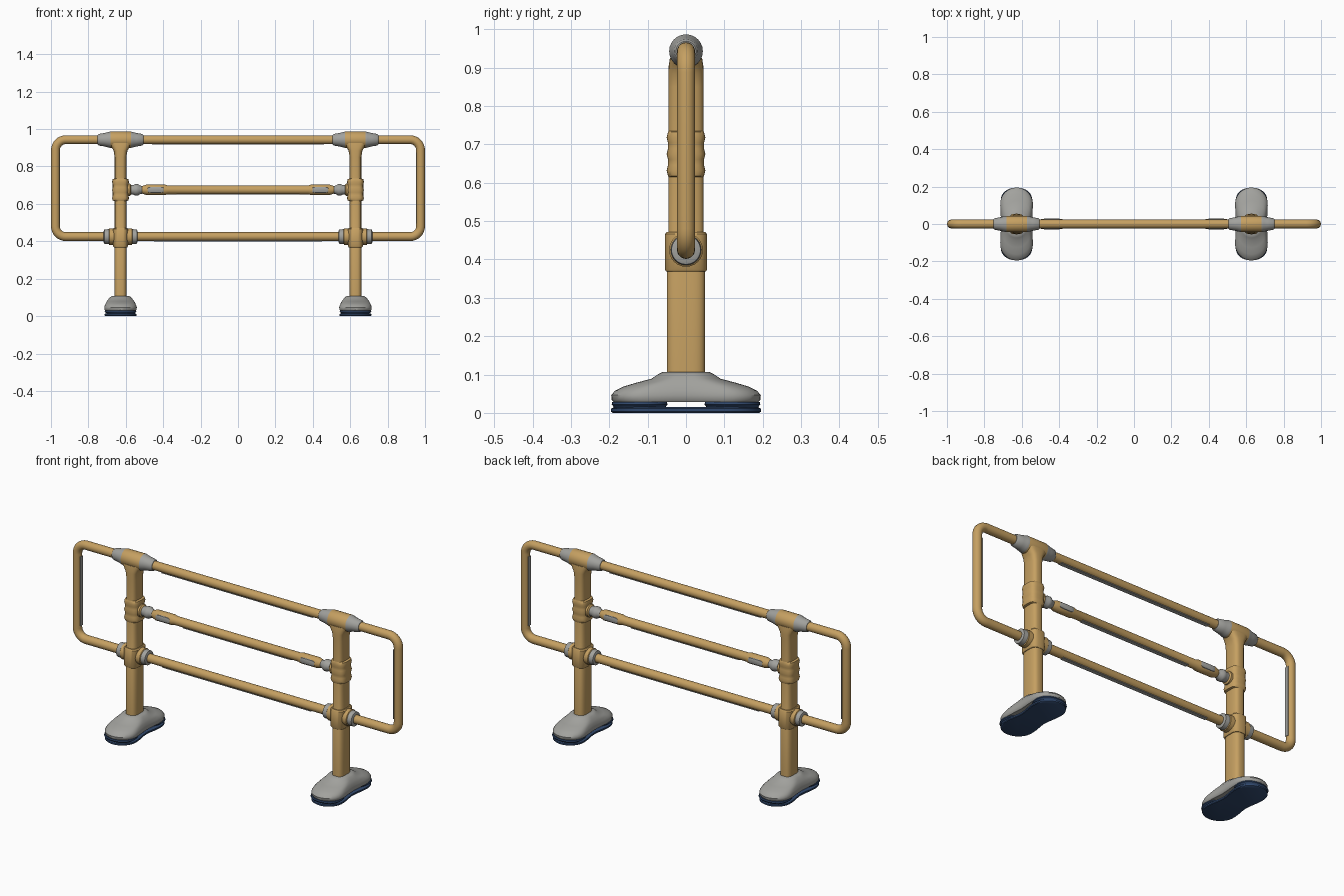
import bpy, bmesh, math
from mathutils import Vector

if "Cube" in bpy.data.objects:
    bpy.data.objects.remove(bpy.data.objects["Cube"])


def material(name, rgb):
    m = bpy.data.materials.new(name)
    m.diffuse_color = (*rgb, 1)
    m.use_nodes = True
    m.node_tree.nodes["Principled BSDF"].inputs["Base Color"].default_value = m.diffuse_color
    return m


YELLOW = material("ochre_yellow", (0.56, 0.35, 0.12))
GREY = material("warm_grey", (0.36, 0.36, 0.34))
NAVY = material("navy_rubber", (0.03, 0.065, 0.15))

POST_X, TOP_Z, MID_Z, LOW_Z, R = 0.628, 0.943, 0.675, 0.425, 0.0235


def loft(name, rings, mats, closed=False):
    """Skin a list of equal point rings; mats is one material or one per segment."""
    per_seg = isinstance(mats, list)
    bm = bmesh.new()
    vs = [[bm.verts.new(p) for p in ring] for ring in rings]
    n, k = len(vs[0]), len(vs)
    palette = list(dict.fromkeys(mats)) if per_seg else [mats]
    for i in range(k if closed else k - 1):
        a, b = vs[i], vs[(i + 1) % k]
        for j in range(n):
            f = bm.faces.new((a[j], a[(j + 1) % n], b[(j + 1) % n], b[j]))
            f.material_index = palette.index(mats[i]) if per_seg else 0
    if not closed:
        for ring, seg in ((vs[0], 0), (vs[-1], -1)):
            f = bm.faces.new(ring)
            f.material_index = palette.index(mats[seg]) if per_seg else 0
    bmesh.ops.recalc_face_normals(bm, faces=bm.faces)
    me = bpy.data.meshes.new(name)
    bm.to_mesh(me)
    bm.free()
    for m in palette:
        me.materials.append(m)
    for p in me.polygons:
        p.use_smooth = True
    me.set_sharp_from_angle(angle=math.radians(40))
    ob = bpy.data.objects.new(name, me)
    bpy.context.collection.objects.link(ob)
    return ob


def sgn_pow(v, e):
    return math.copysign(abs(v) ** e, v)


def oval(cx, cy, z, a, b, e=1.0, n=32):
    """Horizontal superellipse ring."""
    return [(cx + a * sgn_pow(math.cos(2 * math.pi * i / n), e),
             cy + b * sgn_pow(math.sin(2 * math.pi * i / n), e), z) for i in range(n)]


def foot_ring(cx, z, a, b, waist, n=48):
    """Long rounded ring with a slight waist in the middle."""
    pts = []
    for i in range(n):
        t = 2 * math.pi * i / n
        y = b * math.sin(t)
        over = max(0, abs(y) - (b - a))
        x = math.sqrt(max(0, a * a - over * over)) * (1 - waist * math.exp(-(y / 0.06) ** 2))
        pts.append((cx + math.copysign(x, math.cos(t)), y, z))
    return pts


def lathe_x(name, cx, z, s, profile, mats, n=24):
    """Turned part along x: profile of (offset towards the middle, radius)."""
    rings = [[(cx - s * d, r * math.cos(2 * math.pi * i / n), z + r * math.sin(2 * math.pi * i / n))
              for i in range(n)] for d, r in profile]
    return loft(name, rings, mats)


def strip(name, x, z, sx, sz):
    """Thin grey inlay plate."""
    loft(name, [[(x - sx, y, z + q), (x + sx, y, z + q), (x + sx, -y, z + q), (x - sx, -y, z + q)]
                for y, q in ((0.011, -sz), (0.011, sz))], GREY)


# outer tube: one closed rounded rectangle giving top rail, bottom rail and end loops
cr, hx = 0.055, 0.976
path = []
for cx, cz, a0 in ((hx - cr, TOP_Z - cr, 0), (-hx + cr, TOP_Z - cr, 90),
                   (-hx + cr, LOW_Z + cr, 180), (hx - cr, LOW_Z + cr, 270)):
    for i in range(9):
        a = math.radians(a0 + i * 90 / 8)
        d = Vector((math.cos(a), 0, math.sin(a)))
        path.append((Vector((cx, 0, cz)) + d * cr, d))
loft("outer_tube", [[p + d * R * math.cos(t) + Vector((0, R * math.sin(t), 0))
                     for t in (2 * math.pi * i / 20 for i in range(20))] for p, d in path],
     YELLOW, closed=True)

# middle rail
lathe_x("middle_rail", 0, MID_Z, 1,
        [(-0.52, 0.018), (-0.49, 0.028), (-0.39, 0.028), (-0.375, 0.0235),
         (0.375, 0.0235), (0.39, 0.028), (0.49, 0.028), (0.52, 0.018)], YELLOW)

# grey inlays under the rails and inside the end loops
strip("top_rail_inlay", 0, TOP_Z - R, 0.46, 0.002)
strip("bottom_rail_inlay", 0, LOW_Z - R, 0.45, 0.002)
strip("middle_rail_inlay", 0, MID_Z - R, 0.33, 0.002)

for s, side in ((-1, "left"), (1, "right")):
    px = s * POST_X
    strip(side + "_loop_inlay", s * (hx - R), (TOP_Z + LOW_Z) / 2, 0.002, 0.19)

    # post with flared head
    loft(side + "_post", [oval(px, 0, z, a, b, 0.65) for z, a, b in
                          ((0.09, 0.033, 0.05), (0.42, 0.033, 0.05), (0.43, 0.031, 0.046),
                           (0.85, 0.031, 0.046), (0.885, 0.037, 0.046), (0.905, 0.05, 0.045),
                           (0.925, 0.066, 0.042))], YELLOW)

    # top tee joint
    lathe_x(side + "_top_joint", px, TOP_Z, s,
            [(-0.122, 0.026), (-0.116, 0.031), (-0.085, 0.036), (-0.066, 0.041), (-0.055, 0.044),
             (0.055, 0.044), (0.066, 0.041), (0.085, 0.036), (0.116, 0.031), (0.122, 0.026)],
            [GREY] * 4 + [YELLOW] + [GREY] * 4)

    # lower joint: sleeve around the post and cross collar
    loft(side + "_lower_sleeve", [oval(px, 0, z, a, b, 0.6) for z, a, b in
                                  ((0.368, 0.036, 0.052), (0.374, 0.041, 0.055),
                                   (0.466, 0.041, 0.055), (0.472, 0.036, 0.05))], YELLOW)
    lathe_x(side + "_lower_joint", px, LOW_Z, s,
            [(-0.09, 0.03), (-0.087, 0.038), (-0.063, 0.04), (-0.06, 0.044),
             (0.06, 0.044), (0.063, 0.04), (0.087, 0.038), (0.09, 0.03)],
            [GREY] * 2 + [YELLOW] * 3 + [GREY] * 2)

    # ribbed clamp holding the middle rail
    rows = [(0.615, 0.033, 0.046)]
    for c in (0.632, MID_Z, 0.718):
        rows += [(c - 0.014, 0.042, 0.047), (c, 0.045, 0.0505), (c + 0.014, 0.042, 0.047)]
    rows.append((0.735, 0.033, 0.046))
    loft(side + "_clamp", [oval(px, 0, z, a, b, 0.65) for z, a, b in rows], YELLOW)
    lathe_x(side + "_rail_socket", px, MID_Z, s,
            [(0.02, 0.034), (0.05, 0.034), (0.056, 0.026), (0.068, 0.026), (0.078, 0.031),
             (0.093, 0.031), (0.102, 0.024), (0.12, 0.019)],
            [YELLOW] * 2 + [GREY] * 5)

    # grey grip patches on the front and back of the middle rail
    for y, face in ((-1, "front"), (1, "back")):
        gx = s * 0.44
        loft(f"{side}_{face}_grip",
             [[(gx + a * sgn_pow(math.cos(t), 0.5), y * d, MID_Z + b * sgn_pow(math.sin(t), 0.5))
               for t in (2 * math.pi * i / 24 for i in range(24))]
              for d, a, b in ((0.021, 0.046, 0.017), (0.027, 0.044, 0.015), (0.029, 0.04, 0.01))],
             GREY)

    # foot: grey domed cover
    loft(side + "_foot_cover", [foot_ring(px, z, a, b, w) for z, a, b, w in
                                ((0.028, 0.082, 0.188, 0.08), (0.034, 0.086, 0.194, 0.07),
                                 (0.046, 0.0875, 0.195, 0.06), (0.058, 0.084, 0.185, 0.04),
                                 (0.069, 0.079, 0.162, 0.02), (0.08, 0.073, 0.125, 0),
                                 (0.089, 0.066, 0.09, 0), (0.1, 0.058, 0.074, 0),
                                 (0.107, 0.046, 0.06, 0))], GREY)
    # foot: rubber sole and two pads with an open gap between them
    loft(side + "_foot_sole", [foot_ring(px, z, a, b, 0.16) for z, a, b in
                               ((0, 0.083, 0.191), (0.003, 0.086, 0.195),
                                (0.011, 0.086, 0.195), (0.015, 0.08, 0.188))], NAVY)
    for y, end in ((-1, "front"), (1, "back")):
        loft(f"{side}_{end}_foot_pad", [oval(px, y * 0.121, z, a, b, 0.9) for z, a, b in
                                        ((0.013, 0.075, 0.067), (0.018, 0.078, 0.069),
                                         (0.022, 0.085, 0.073), (0.029, 0.083, 0.071))], NAVY)
